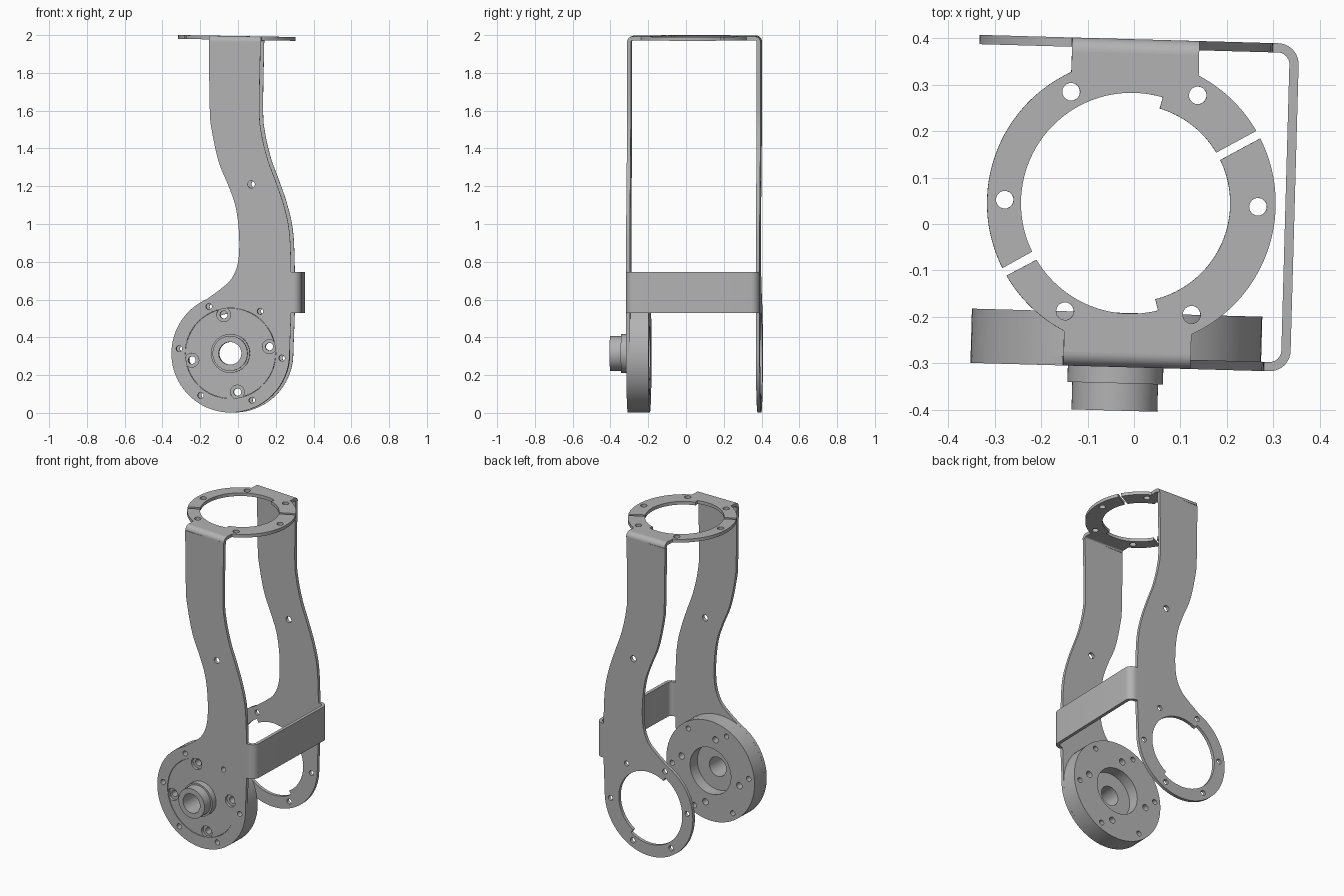
import bpy
from math import sin, cos, radians
from mathutils import Matrix, Vector

if "Cube" in bpy.data.objects:
    bpy.data.objects.remove(bpy.data.objects["Cube"])

metal = bpy.data.materials.new("grey metal")
metal.use_nodes = True
metal.diffuse_color = (0.45, 0.45, 0.45, 1)
metal.node_tree.nodes["Principled BSDF"].inputs["Base Color"].default_value = metal.diffuse_color

TURN = Matrix.Rotation(-0.028, 4, 'Z')          # the bracket stands slightly turned
UPRIGHT = Matrix.Rotation(radians(90), 4, 'X')  # drawing plane becomes x-z
SIDE = Matrix(((0, 0, 1, 0), (1, 0, 0, 0), (0, 1, 0, 0), (0, 0, 0, 1)))  # becomes y-z
FRONT, BACK, SHEET = -0.309, 0.398, 0.02
HUB = Vector((-0.031, 0.315))
HUB_R = 0.313


def arc(c, r, a, b, n=24):
    return [Vector((c[0] + r * cos(radians(a + (b - a) * i / n)),
                    c[1] + r * sin(radians(a + (b - a) * i / n)))) for i in range(n + 1)]


def circle(c, r, n=64):
    return arc(c, r, 0, 360, n)[:-1]


def hole_ring(c, count, dist, r, start):
    return [circle(p, r, 20) for p in arc(c, dist, start, start + 360, count)[:-1]]


def smooth(pts, n=6):
    """Catmull-Rom curve through the points."""
    p = [Vector(q) for q in pts]
    p = [2 * p[0] - p[1]] + p + [2 * p[-1] - p[-2]]
    out = []
    for a, b, c, d in zip(p, p[1:], p[2:], p[3:]):
        for i in range(n):
            t = i / n
            out.append(0.5 * (2 * b + (c - a) * t + (2 * a - 5 * b + 4 * c - d) * t ** 2
                              + (3 * b - a - 3 * c + d) * t ** 3))
    return out + [p[-2]]


def plate(name, loops, thick, matrix):
    """Flat plate from an outline and its holes."""
    cu = bpy.data.curves.new(name, 'CURVE')
    cu.dimensions, cu.fill_mode, cu.extrude = '2D', 'BOTH', thick / 2
    for loop in loops:
        sp = cu.splines.new('POLY')
        sp.points.add(len(loop) - 1)
        for pt, q in zip(sp.points, loop):
            pt.co = (q[0], q[1], 0, 1)
        sp.use_cyclic_u = True
    ob = bpy.data.objects.new(name, cu)
    bpy.context.collection.objects.link(ob)
    ob.matrix_world = TURN @ matrix
    cu.materials.append(metal)
    bpy.ops.object.select_all(action='DESELECT')
    ob.select_set(True)
    bpy.context.view_layer.objects.active = ob
    bpy.ops.object.convert(target='MESH')
    ob = bpy.context.view_layer.objects.active
    bpy.ops.object.mode_set(mode='EDIT')
    bpy.ops.mesh.select_all(action='SELECT')
    bpy.ops.mesh.remove_doubles(threshold=0.0001)
    bpy.ops.mesh.normals_make_consistent(inside=False)
    bpy.ops.object.mode_set(mode='OBJECT')
    bpy.ops.object.shade_smooth_by_angle(angle=radians(30))
    return ob


def upright(name, loops, y0, y1):
    return plate(name, loops, y1 - y0, Matrix.Translation((0, (y0 + y1) / 2, 0)) @ UPRIGHT)


# Curved legs ending in a round eye
right_edge = smooth([(.128, 1.965), (.122, 1.61), (.133, 1.48), (.165, 1.345), (.207, 1.23),
                     (.249, 1.107), (.279, .974), (.289, .8), (.29, .55), (.285, .4)])
left_edge = smooth([(-.09, .65), (-.026, .71), (.01, .805), (.014, .95), (-.004, 1.09),
                    (-.041, 1.2), (-.094, 1.33), (-.131, 1.5), (-.141, 1.61), (-.146, 1.965)])
outline = right_edge + arc(HUB, HUB_R, 0, -246, 60) + left_edge
rim_holes = hole_ring(HUB, 6, 0.273, 0.016, -5.3)
leg_hole = [circle((.079, 1.21), 0.019, 20)]
stepped_eye = arc(HUB, 0.213, -58, 119, 40) + arc(HUB, 0.238, 119, 302, 40)
upright("front_leg", [outline, circle(HUB, 0.24)] + rim_holes + leg_hole, FRONT, FRONT + SHEET)
upright("back_leg", [outline, stepped_eye] + rim_holes + leg_hole, BACK - SHEET, BACK)

# Motor hub behind the front leg, with flush cover and stepped boss
bore = [circle(HUB, 0.06, 40)]
bolts = hole_ring(HUB, 4, 0.208, 0.02, 10)
upright("hub_cover", [circle(HUB, 0.2385)] + bore + hole_ring(HUB, 4, 0.208, 0.037, 10),
        FRONT + 0.003, FRONT + SHEET)
upright("hub_web", [circle(HUB, HUB_R)] + bore + bolts + rim_holes, FRONT + SHEET, -0.262)
upright("hub_body", [circle(HUB, HUB_R), circle(HUB, 0.145)] + bolts + rim_holes, -0.262, -0.192)
upright("boss_collar", [circle(HUB, 0.103)] + bore, -0.344, FRONT + 0.004)
upright("boss_tip", [circle(HUB, 0.0925)] + bore, -0.403, -0.344)

# Top ring in two halves, each with a tab to its leg
TILT = Matrix.Translation((-0.007, 0.0445, 1.985)) @ Matrix.Rotation(0.017, 4, 'Y')
O = (0, 0)
TAB, BEND = 0.137, 0.03
TAB_Y = (BACK - FRONT) / 2 - BEND


def ring_half(name, turn, step, r1, r2):
    loop = (arc(O, 0.311, 31.7, 63.8) + [(TAB, TAB_Y), (-TAB, TAB_Y)]
            + arc(O, 0.311, 116.2, 208.3, 40)
            + arc(O, r2, 207.6, step, 40) + arc(O, r1, step, 32.4, 40))
    holes = [circle(p, 0.019, 24) for p in arc(O, 0.273, 60, 180, 2)]
    plate(name, [loop] + holes, SHEET, TILT @ Matrix.Rotation(radians(turn), 4, 'Z'))
    # rounded fold from the tab down into the leg
    fold = (arc((TAB_Y, -BEND + SHEET / 2), BEND, 90, 0, 10)
            + arc((TAB_Y, -BEND + SHEET / 2), BEND - SHEET, 0, 90, 10))
    plate(name + "_fold", [fold], 2 * TAB, TILT @ Matrix.Rotation(radians(turn), 4, 'Z') @ SIDE)


ring_half("ring_back_half", 0, 75, 0.213, 0.238)
ring_half("ring_front_half", 180, 105.6, 0.238, 0.213)

# Cross band joining the legs on one side
X, R = 0.345, 0.045
band = ([(.283, FRONT)] + arc((X - R, FRONT + R), R, -90, 0, 10)
        + arc((X - R, BACK - R), R, 0, 90, 10) + [(.283, BACK), (.283, BACK - SHEET)]
        + arc((X - R, BACK - R), R - SHEET, 90, 0, 10)
        + arc((X - R, FRONT + R), R - SHEET, 0, -90, 10) + [(.283, FRONT + SHEET)])
plate("cross_band", [band], 0.215, Matrix.Translation((0, 0, 0.6375)))
